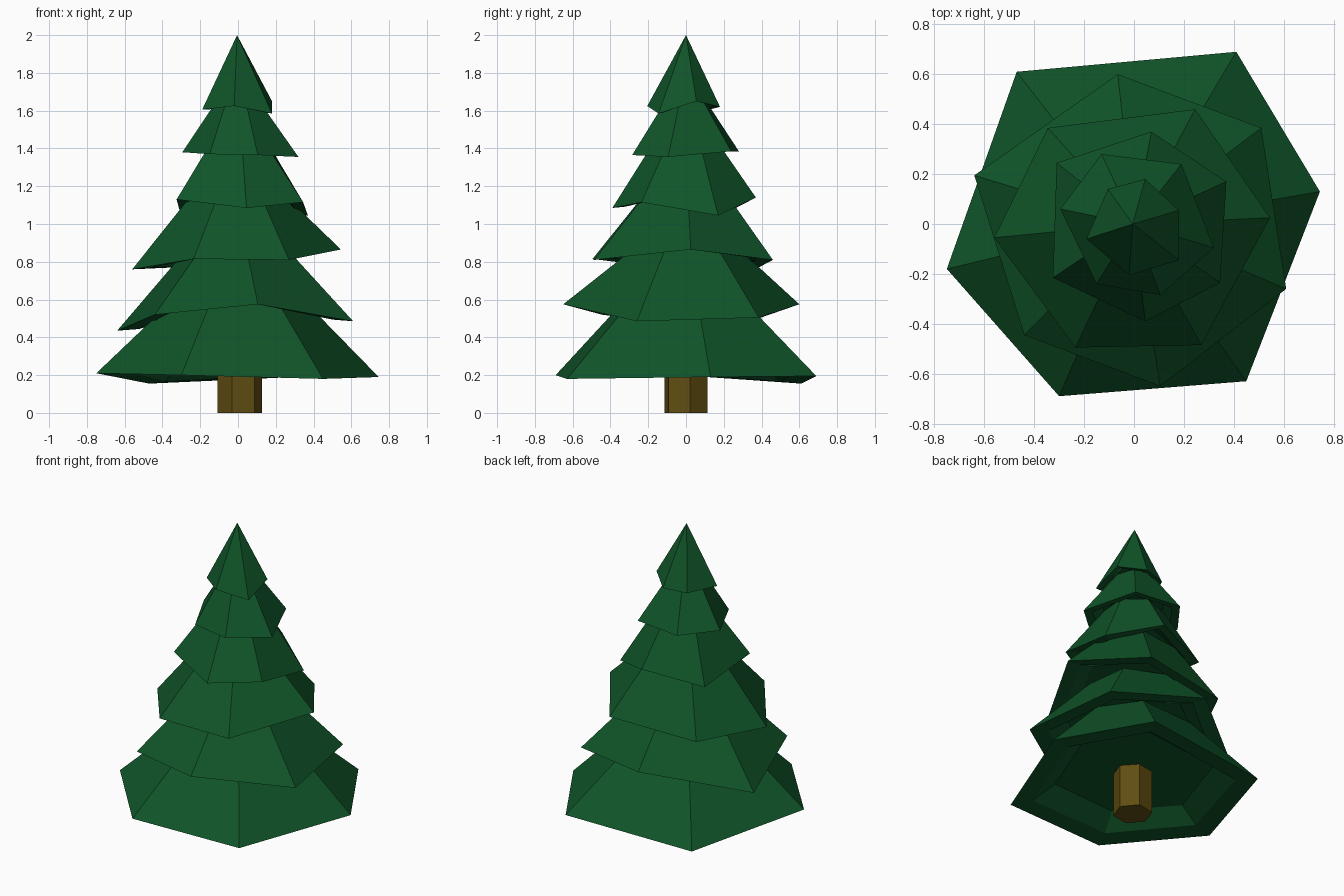
import bpy, bmesh
from math import cos, sin, radians, hypot

if "Cube" in bpy.data.objects:
    bpy.data.objects.remove(bpy.data.objects["Cube"])


def material(name, rgb):
    m = bpy.data.materials.new(name)
    m.diffuse_color = (*rgb, 1)
    m.use_nodes = True
    m.node_tree.nodes["Principled BSDF"].inputs["Base Color"].default_value = m.diffuse_color
    return m


def make_object(name, bm, mat):
    bmesh.ops.recalc_face_normals(bm, faces=bm.faces[:])
    me = bpy.data.meshes.new(name)
    bm.to_mesh(me)
    bm.free()
    me.materials.append(mat)
    ob = bpy.data.objects.new(name, me)
    bpy.context.collection.objects.link(ob)
    return ob


def bridge(bm, a, b):
    n = len(a)
    for i in range(n):
        bm.faces.new((a[i], a[(i + 1) % n], b[(i + 1) % n], b[i]))


green = material("needles", (0.005, 0.09, 0.022))
brown = material("bark", (0.12, 0.075, 0.006))


# Branch tier: ragged six-sided skirt, tapered to a small top, hollowed below
def tier(name, rim, top_r, top_z, depth):
    bm = bmesh.new()
    edge = [bm.verts.new(p) for p in rim]
    if top_r:
        top = []
        for x, y, z in rim:
            k = top_r / hypot(x, y)
            top.append(bm.verts.new((x * k, y * k, top_z)))
        bridge(bm, edge, top)
        bm.faces.new(top)
    else:
        tip = bm.verts.new((-0.005, 0, top_z))
        for i in range(6):
            bm.faces.new((edge[i], edge[(i + 1) % 6], tip))
    # underside: lip, inner wall and roof
    mean = sum(p[2] for p in rim) / 6
    lip = [bm.verts.new((x * 0.82, y * 0.82, z + 0.1 * depth)) for x, y, z in rim]
    roof = [bm.verts.new((x * 0.64, y * 0.64, mean + depth + 0.3 * (z - mean)))
            for x, y, z in rim]
    bridge(bm, edge, lip)
    bridge(bm, lip, roof)
    bm.faces.new(roof)
    make_object(name, bm, green)


# Rim corners (x, y, z), top radius, top height, hollow depth
tiers = [
    ([(-.75, -.18, .21), (-.30, -.69, .20), (.45, -.63, .18),
      (.745, .13, .19), (.41, .69, .195), (-.47, .61, .155)], .35, .60, .10),
    ([(-.64, .195, .435), (-.44, -.445, .52), (.105, -.65, .575),
      (.61, -.26, .485), (.51, .385, .505), (-.065, .60, .575)], .28, .87, .09),
    ([(-.56, -.055, .76), (-.235, -.495, .815), (.27, -.485, .81),
      (.545, .025, .865), (.245, .46, .81), (-.345, .385, .77)], .25, 1.15, .08),
    ([(-.325, -.215, 1.13), (.045, -.39, 1.085), (.345, -.235, 1.115),
      (.37, .17, 1.045), (.07, .37, 1.14), (-.31, .245, 1.075)], .18, 1.42, .07),
    ([(-.295, .06, 1.38), (-.15, -.24, 1.37), (.105, -.285, 1.365),
      (.32, -.095, 1.355), (.19, .24, 1.385), (-.13, .28, 1.385)], .11, 1.66, .06),
    ([(-.19, -.06, 1.605), (-.02, -.205, 1.625), (.18, -.145, 1.585),
      (.18, .055, 1.65), (.045, .18, 1.62), (-.105, .14, 1.61)], 0, 2.0, .05),
]
for i, t in enumerate(tiers):
    tier(f"branch_tier_{i + 1}", *t)

# Trunk: six-sided post
bm = bmesh.new()
rings = [[bm.verts.new((.01 + .12 * cos(radians(10 + 60 * k)),
                        .12 * sin(radians(10 + 60 * k)), z)) for k in range(6)]
         for z in (0, .32)]
bridge(bm, *rings)
for r in rings:
    bm.faces.new(r)
make_object("trunk", bm, brown)
